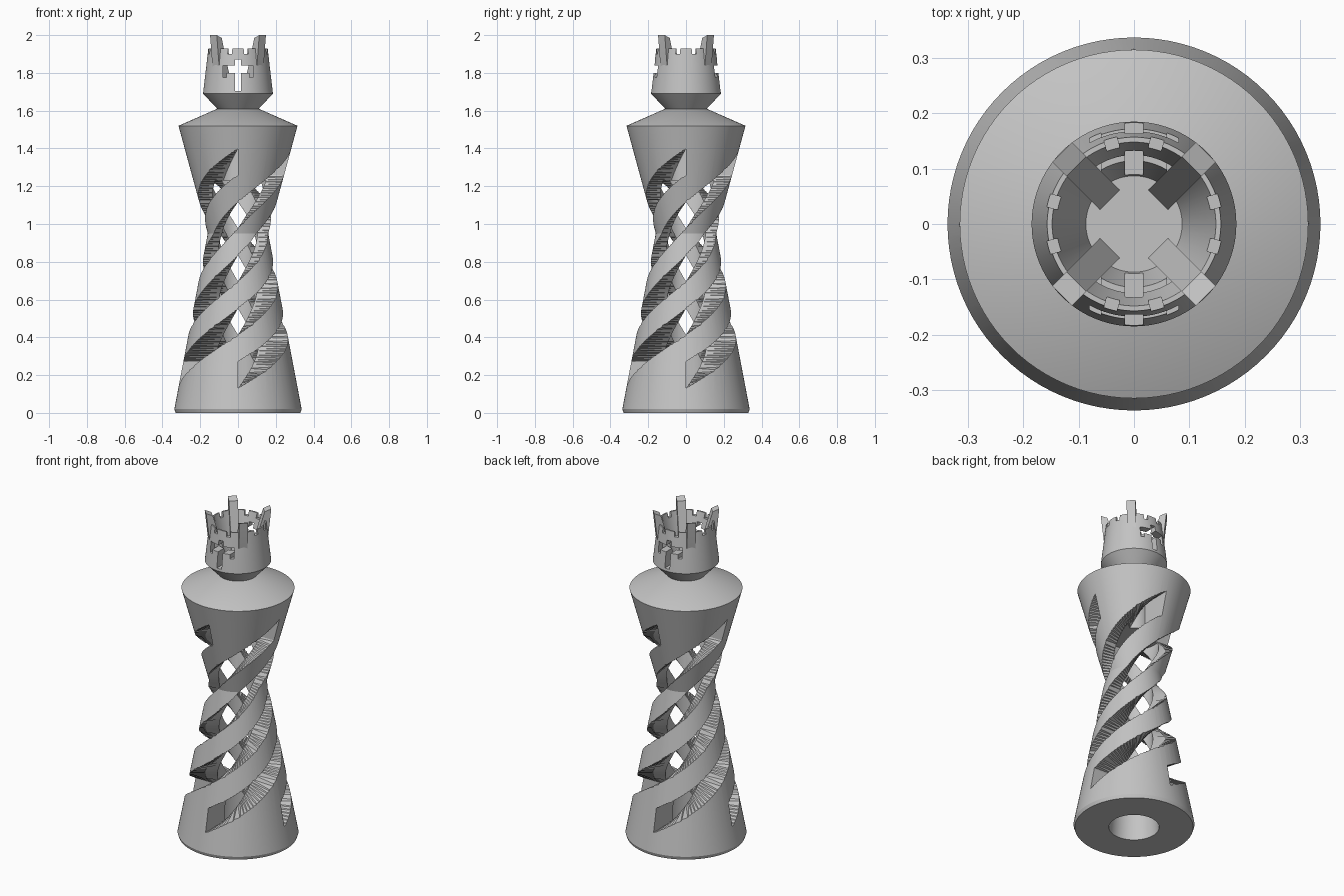
import bpy, bmesh
from math import cos, sin, pi, radians

if "Cube" in bpy.data.objects:
    bpy.data.objects.remove(bpy.data.objects["Cube"])

grey = bpy.data.materials.new("plain_grey")
grey.use_nodes = True
grey.diffuse_color = (0.55, 0.55, 0.55, 1)
grey.node_tree.nodes["Principled BSDF"].inputs["Base Color"].default_value = (0.55, 0.55, 0.55, 1)


def finish(bm, name):
    bmesh.ops.recalc_face_normals(bm, faces=bm.faces)
    mesh = bpy.data.meshes.new(name)
    bm.to_mesh(mesh)
    bm.free()
    mesh.materials.append(grey)
    obj = bpy.data.objects.new(name, mesh)
    bpy.context.collection.objects.link(obj)
    return obj


def lathe(name, profile, steps=96):
    """Closed (r, z) profile turned about the z axis."""
    bm = bmesh.new()
    rings = []
    for r, z in profile:
        if r == 0:
            rings.append([bm.verts.new((0, 0, z))] * steps)
        else:
            rings.append([bm.verts.new((r * cos(2 * pi * i / steps), r * sin(2 * pi * i / steps), z))
                          for i in range(steps)])
    for a, b in zip(rings, rings[1:] + rings[:1]):
        for i in range(steps):
            j = (i + 1) % steps
            corners = list(dict.fromkeys((a[i], a[j], b[j], b[i])))
            if len(corners) > 2:
                bm.faces.new(corners)
    return finish(bm, name)


def add_prism(bm, outline, width, angle):
    """(r, z) outline given thickness across, then turned about z."""
    c, s = cos(angle), sin(angle)
    sides = [[bm.verts.new((r * c - t * s, r * s + t * c, z)) for r, z in outline]
             for t in (-width / 2, width / 2)]
    n = len(outline)
    for side in sides:
        bm.faces.new(side)
    for i in range(n):
        j = (i + 1) % n
        bm.faces.new((sides[0][i], sides[0][j], sides[1][j], sides[1][i]))


def add_helix(bm, start, inner, outer, low, high, rise, steps=96):
    """Upright rectangle swept through one full rising turn."""
    sections = []
    for i in range(steps + 1):
        a, dz = start + 2 * pi * i / steps, rise * i / steps
        sections.append([bm.verts.new((r * cos(a), r * sin(a), z + dz))
                         for r, z in ((inner, low), (outer, low), (outer, high), (inner, high))])
    for p, q in zip(sections, sections[1:]):
        for i in range(4):
            j = (i + 1) % 4
            bm.faces.new((p[i], p[j], q[j], q[i]))
    bm.faces.new(sections[0])
    bm.faces.new(sections[-1])


def cut(obj, cutter):
    cutter.hide_render = True
    mod = obj.modifiers.new("cut", 'BOOLEAN')
    mod.operation, mod.solver, mod.object = 'DIFFERENCE', 'EXACT', cutter
    select(obj)
    bpy.ops.object.modifier_apply(modifier=mod.name)
    bpy.data.objects.remove(cutter)


def select(obj):
    bpy.ops.object.select_all(action='DESELECT')
    obj.select_set(True)
    bpy.context.view_layer.objects.active = obj


# Waisted hollow body with a conical shoulder
body = lathe("twisted_body", [
    (0.14, 0), (0.33, 0), (0.337, 0.02), (0.16, 0.95), (0.315, 1.52), (0.11, 1.61),
    (0, 1.61), (0, 1.23), (0.15, 1.23), (0.105, 0.95), (0.105, 0.5)])

# Four spiral slots, each one full turn
bm = bmesh.new()
for k in range(4):
    add_helix(bm, k * pi / 2, 0.095, 0.45, 0.13, 0.27, 1.13)
bmesh.ops.triangulate(bm, faces=bm.faces)
cut(body, finish(bm, "spiral_cutter"))

# Flared neck and hollow crown
crown = lathe("crown", [
    (0, 1.6), (0.1, 1.6), (0.11, 1.61), (0.185, 1.69), (0.157, 1.93), (0.148, 1.93),
    (0.087, 1.695), (0, 1.695)])

# Cross-shaped window through front and back
half = [(0.016, 1.705), (0.016, 1.8), (0.06, 1.8), (0.06, 1.775), (0.08, 1.775),
        (0.08, 1.84), (0.016, 1.84), (0.016, 1.87)]
bm = bmesh.new()
add_prism(bm, half + [(-x, z) for x, z in reversed(half)], 0.6, 0)
cut(crown, finish(bm, "cross_cutter"))

# Shallow notches in the rim
bm = bmesh.new()
for k in range(4):
    for side in (-1, 1):
        add_prism(bm, [(0.1, 1.9), (0.25, 1.9), (0.25, 2), (0.1, 2)], 0.024,
                  k * pi / 2 + side * radians(15.5))
cut(crown, finish(bm, "notch_cutter"))

# Four diagonal crown spikes
bm = bmesh.new()
for k in range(4):
    add_prism(bm, [(0.06, 1.69), (0.14, 1.69), (0.166, 1.83), (0.184, 2.0), (0.147, 1.985)],
              0.05, pi / 4 + k * pi / 2)
spikes = finish(bm, "crown_spikes")

for obj in (body, crown, spikes):
    select(obj)
    bpy.ops.object.shade_smooth_by_angle(angle=radians(25))
